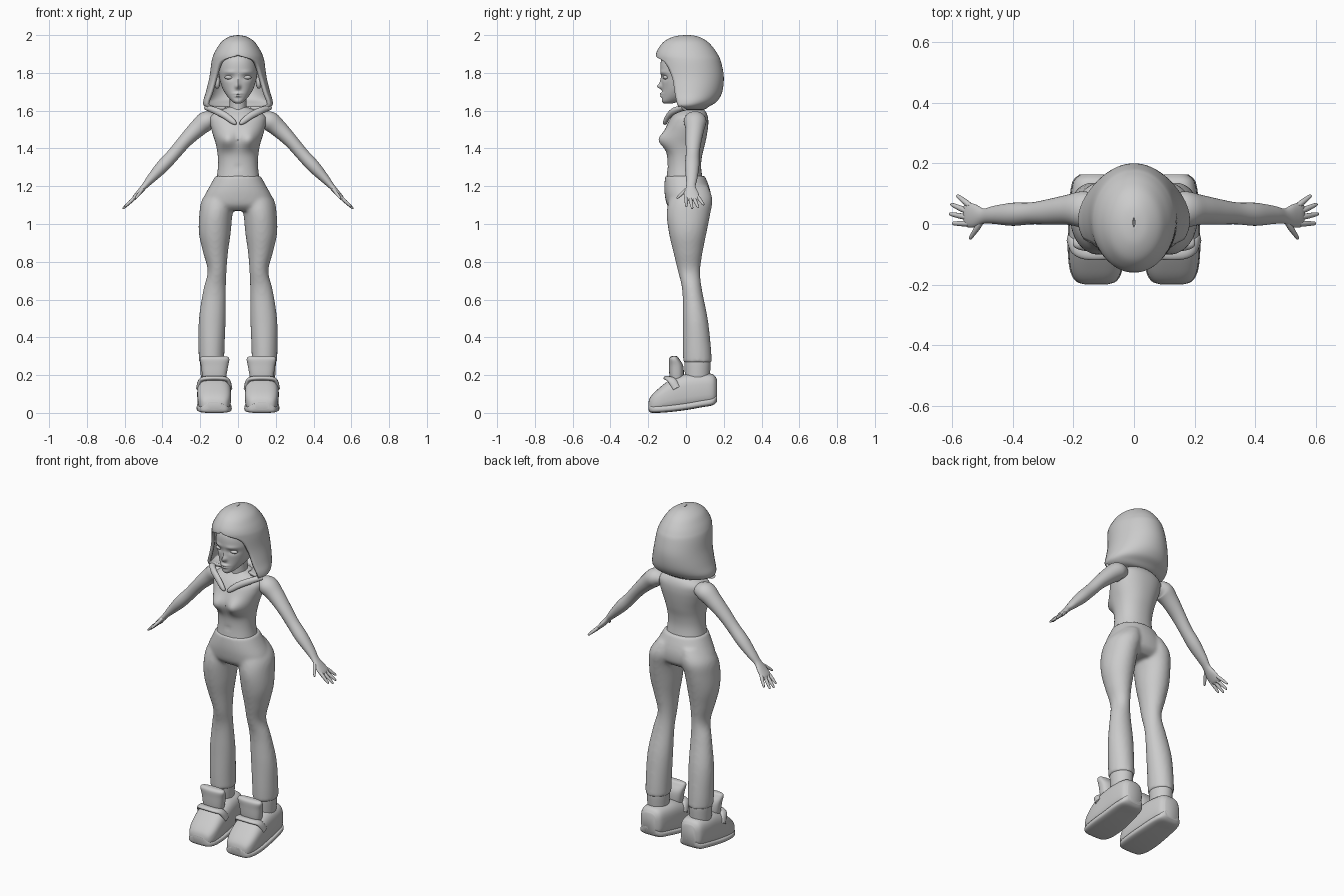
import bpy, bmesh, math
from mathutils import Vector


def spline(rows, k=5):
    """Catmull-Rom interpolation between rows of numbers."""
    out = []
    for i in range(len(rows) - 1):
        p0, p1, p2 = rows[max(i - 1, 0)], rows[i], rows[i + 1]
        p3 = rows[min(i + 2, len(rows) - 1)]
        for j in range(k):
            t = j / k
            out.append([0.5 * (2 * b + (c - a) * t + (2 * a - 5 * b + 4 * c - d) * t ** 2
                               + (3 * b - a - 3 * c + d) * t ** 3)
                        for a, b, c, d in zip(p0, p1, p2, p3)])
    return out + [list(rows[-1])]


def skin(bm, rings, closed=True):
    loops = [[bm.verts.new(p) for p in r] for r in rings]
    n = len(loops[0])
    for a, b in zip(loops, loops[1:]):
        for i in range(n if closed else n - 1):
            j = (i + 1) % n
            bm.faces.new((a[i], a[j], b[j], b[i]))
    if closed:
        bm.faces.new(loops[0])
        bm.faces.new(loops[-1])


def oval(bm, rows, axis='z', power=2.0, n=36, side=1, k=5):
    """Rows are (position, centre x, half width, low, high) of each section."""
    rings = []
    for h, cx, rx, lo, hi in spline(rows, k):
        ring = []
        for i in range(n):
            a = 2 * math.pi * i / n
            c, s = [math.copysign(abs(q) ** (2 / power), q) for q in (math.cos(a), math.sin(a))]
            x, d = side * (cx + rx * c), (lo + hi) / 2 + (hi - lo) / 2 * s
            ring.append((x, d, h) if axis == 'z' else (x, h, d))
        rings.append(ring)
    skin(bm, rings)


def tube(bm, rows, n=20, k=5):
    """Rows are (x, y, z, radius in the xz plane, radius along y)."""
    rows = spline(rows, k)
    rings = []
    for i, (x, y, z, ru, rv) in enumerate(rows):
        d = Vector(rows[min(i + 1, len(rows) - 1)][:3]) - Vector(rows[max(i - 1, 0)][:3])
        u = Vector((-d.z, 0, d.x)).normalized()
        v = d.cross(u).normalized()
        rings.append([Vector((x, y, z)) + u * ru * math.cos(t) + v * rv * math.sin(t)
                      for t in (2 * math.pi * m / n for m in range(n))])
    skin(bm, rings)


def ball(bm, loc, size, n=20):
    new = bmesh.ops.create_uvsphere(bm, u_segments=n, v_segments=n // 2, radius=1)['verts']
    for v in new:
        v.co = Vector([c * s + l for c, s, l in zip(v.co, size, loc)])


def bump(bm, x, z, sx, sz, amp):
    """Push the front of a mesh forward around (+-x, z)."""
    for v in bm.verts:
        if v.co.y < -0.02:
            v.co.y -= amp * math.exp(-((abs(v.co.x) - x) / sx) ** 2 - ((v.co.z - z) / sz) ** 2)


def finish(name, bm, mirror=False):
    bmesh.ops.remove_doubles(bm, verts=bm.verts, dist=0.0003)
    bmesh.ops.recalc_face_normals(bm, faces=bm.faces)
    me = bpy.data.meshes.new(name)
    bm.to_mesh(me)
    bm.free()
    ob = bpy.data.objects.new(name, me)
    bpy.context.collection.objects.link(ob)
    bpy.context.view_layer.objects.active = ob
    ob.select_set(True)
    bpy.ops.object.shade_smooth_by_angle(angle=math.radians(50))
    ob.select_set(False)
    if mirror:
        ob.modifiers.new("mirror", 'MIRROR').use_mirror_merge = False
    return ob


# Torso with chest
bm = bmesh.new()
oval(bm, [(1.23, 0, .116, -.105, .09), (1.30, 0, .106, -.098, .08), (1.36, 0, .107, -.1, .085),
          (1.42, 0, .117, -.112, .1), (1.48, 0, .135, -.112, .112), (1.53, 0, .147, -.098, .118),
          (1.57, 0, .145, -.075, .115), (1.60, 0, .1, -.045, .1), (1.62, 0, .045, -.03, .07)],
     power=2.2, n=48)
bump(bm, .06, 1.445, .045, .045, .04)
bump(bm, 0, 1.30, .012, .012, -.006)
finish("torso", bm)

# Trousers: hips and both legs fused together
bm = bmesh.new()
oval(bm, [(1.255, 0, .12, -.11, .1), (1.2, 0, .15, -.115, .122), (1.15, 0, .177, -.112, .132),
          (1.1, 0, .19, -.1, .125), (1.07, 0, .16, -.07, .09)], power=2.2)
for s in (1, -1):
    oval(bm, [(1.2, .075, .06, -.06, .118), (1.13, .1, .09, -.09, .14), (1.05, .117, .088, -.102, .128),
              (.95, .123, .084, -.09, .108), (.85, .119, .066, -.067, .088), (.75, .111, .05, -.043, .075),
              (.65, .124, .06, -.02, .085), (.5, .136, .071, -.017, .115), (.35, .14, .069, -.017, .132),
              (.265, .14, .067, -.015, .137)], side=s)
trousers = finish("trousers", bm)
mod = trousers.modifiers.new("fuse", 'REMESH')
mod.mode, mod.voxel_size, mod.use_smooth_shade = 'VOXEL', .009, True
mod = trousers.modifiers.new("relax", 'SMOOTH')
mod.factor, mod.iterations = .5, 8

# Ankle cuffs
bm = bmesh.new()
oval(bm, [(.18, .14, .056, -.005, .125), (.25, .14, .06, -.008, .13), (.28, .14, .06, -.008, .13)])
finish("ankle_cuff", bm, True)

# Arms with palm
bm = bmesh.new()
tube(bm, [(.12, .045, 1.55, .035, .045), (.165, .048, 1.545, .052, .06), (.215, .047, 1.505, .046, .05),
          (.28, .04, 1.44, .037, .042), (.34, .035, 1.37, .034, .036), (.40, .032, 1.305, .034, .038),
          (.46, .03, 1.24, .024, .03), (.495, .026, 1.2, .016, .025), (.525, .027, 1.165, .014, .038),
          (.55, .03, 1.137, .011, .04), (.561, .03, 1.125, .004, .03)], n=28)
finish("arm", bm, True)

# Fingers and thumb: base y, base x, base z, tip
bm = bmesh.new()
for bx, by, bz, tip in ((.54, .06, 1.147, (.585, .095, 1.1)), (.55, .042, 1.137, (.605, .066, 1.085)),
                        (.55, .022, 1.137, (.61, .034, 1.08)), (.545, .001, 1.142, (.6, .002, 1.09)),
                        (.505, .005, 1.185, (.542, -.05, 1.135))):
    base, tip = Vector((bx, by, bz)), Vector(tip)
    tube(bm, [(*base.lerp(tip, t), r, r) for t, r in
              ((0, .009), (.35, .0095), (.8, .007), (.95, .005), (1, .001))], n=10, k=3)
finish("fingers", bm, True)

# Neck
bm = bmesh.new()
oval(bm, [(1.55, 0, .06, -.04, .08), (1.61, 0, .045, -.04, .06), (1.7, 0, .045, -.045, .06)])
finish("neck", bm)

# Head with sculpted face
bm = bmesh.new()
oval(bm, [(1.637, 0, .012, -.115, -.08), (1.65, 0, .033, -.127, -.03), (1.68, 0, .06, -.127, .04),
          (1.72, 0, .083, -.126, .09), (1.77, 0, .098, -.13, .12), (1.82, 0, .104, -.136, .135),
          (1.87, 0, .095, -.13, .135), (1.91, 0, .07, -.1, .11), (1.935, 0, .02, -.04, .05)],
     power=2.2, n=72, k=9)
bump(bm, 0, 1.728, .012, .014, .024)
bump(bm, 0, 1.75, .01, .025, .009)
bump(bm, 0, 1.69, .02, .006, .012)
bump(bm, 0, 1.677, .017, .006, .011)
bump(bm, .045, 1.775, .026, .015, -.009)
bump(bm, .045, 1.803, .03, .01, .005)
finish("head", bm)

# Eyes and ears
bm = bmesh.new()
ball(bm, (.046, -.106, 1.776), (.025, .016, .011))
finish("eye", bm, True)
bm = bmesh.new()
ball(bm, (.11, -.02, 1.75), (.016, .025, .034))
finish("ear", bm, True)

# Hood: sections (z, half width, front, back, opening angle), open at the face
bm = bmesh.new()
rings = []
for z, rx, yf, yb, a0 in spline([
        (2.0, .004, -.01, .02, 0), (1.992, .045, -.065, .065, 0), (1.967, .085, -.115, .112, 0),
        (1.93, .112, -.146, .147, 0), (1.895, .13, -.16, .17, 0), (1.86, .14, -.158, .185, 40),
        (1.78, .151, -.15, .2, 55), (1.70, .17, -.145, .192, 60), (1.65, .184, -.135, .165, 64),
        (1.623, .178, -.115, .125, 67), (1.607, .14, -.08, .1, 70), (1.603, .07, -.04, .08, 75)], 5):
    a0 = math.radians(max(a0, 0))
    ring = []
    for i in range(49):
        a = a0 + (2 * math.pi - 2 * a0) * i / 48
        ring.append((rx * math.sin(a), (yf + yb) / 2 - (yb - yf) / 2 * math.cos(a), z))
    rings.append(ring)
skin(bm, rings, closed=False)
hood = finish("hood", bm)
c = hood.data.polygons[400]
mod = hood.modifiers.new("thickness", 'SOLIDIFY')
mod.thickness = .018
mod.offset = -1 if c.normal.dot(c.center - Vector((0, .02, 1.78))) > 0 else 1

# Collar flaps meeting in a V
bm = bmesh.new()
tube(bm, [(.165, -.01, 1.615, .014, .02), (.12, -.06, 1.6, .018, .016), (.07, -.09, 1.575, .018, .014),
          (.03, -.108, 1.545, .015, .012), (.013, -.112, 1.531, .008, .009), (.01, -.113, 1.527, .001, .002)])
finish("collar", bm, True)

# Chunky shoes: sections along y, with sole, tongue and strap
shoe = [(-.199, .125, .035, .02, .055), (-.188, .125, .065, .005, .085), (-.15, .125, .084, .003, .125),
        (-.08, .126, .09, .008, .178), (0, .127, .087, .018, .206), (.08, .13, .08, .032, .21),
        (.14, .132, .068, .043, .205), (.163, .132, .045, .06, .18)]
bm = bmesh.new()
oval(bm, shoe, 'y', 3.0)
finish("shoe", bm, True)
bm = bmesh.new()
oval(bm, [(y, cx, rx + .003, zb - .003, zb + .037) for y, cx, rx, zb, zt in shoe], 'y', 3.5)
finish("sole", bm, True)
bm = bmesh.new()
oval(bm, [(.15, .125, .055, -.08, -.02), (.2, .125, .064, -.088, -.012), (.25, .124, .072, -.09, -.015),
          (.285, .124, .078, -.09, -.035), (.298, .124, .066, -.08, -.045), (.301, .124, .03, -.07, -.055)],
     power=2.6)
finish("shoe_tongue", bm, True)
bm = bmesh.new()
tube(bm, [(.04, -.05, .13, .01, .02), (.055, -.075, .172, .012, .022), (.09, -.095, .183, .012, .022),
          (.16, -.095, .183, .012, .022), (.197, -.075, .172, .012, .022), (.212, -.05, .13, .01, .02)])
finish("shoe_strap", bm, True)
